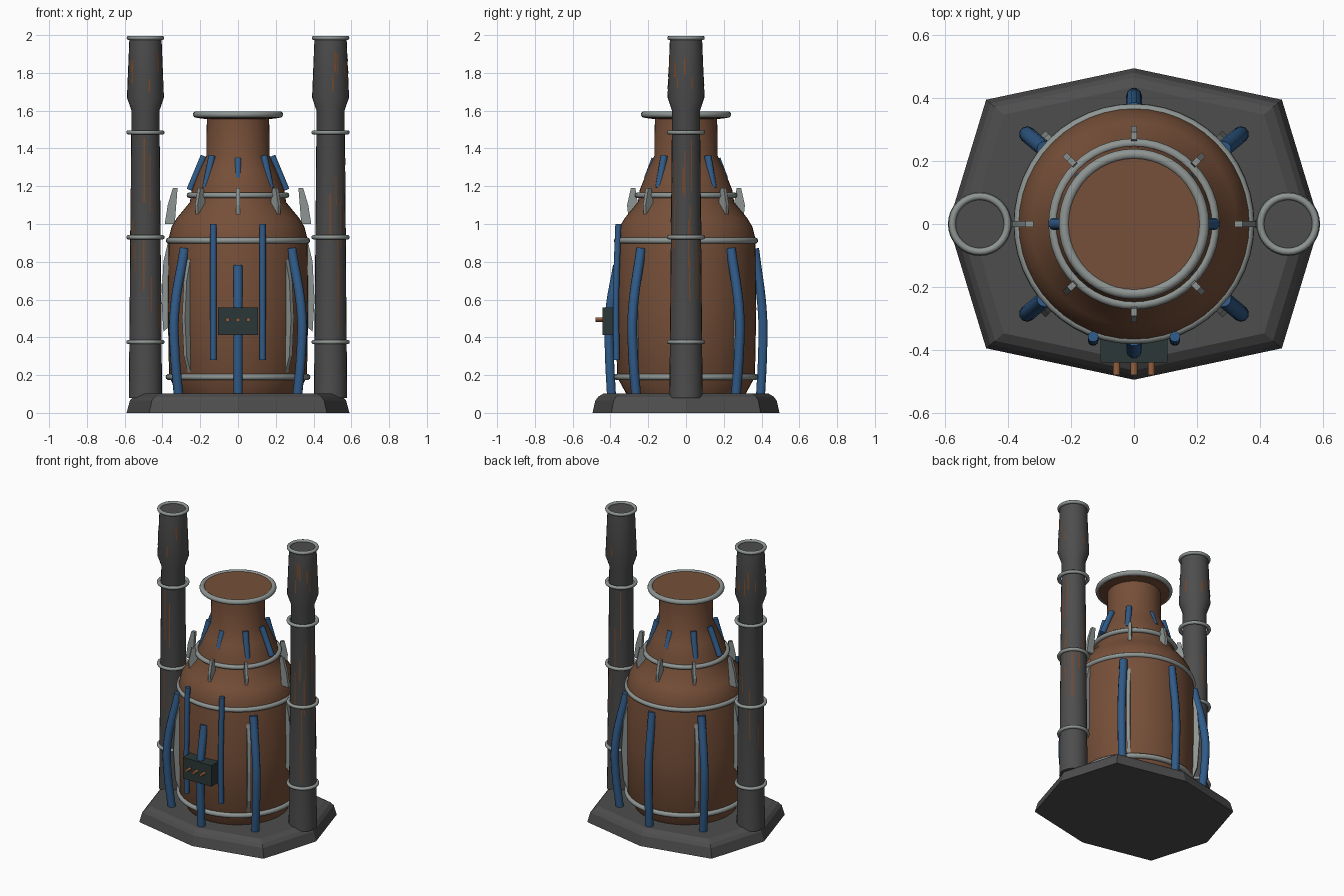
import bpy, bmesh, math, random
from mathutils import Vector

if "Cube" in bpy.data.objects:
    bpy.data.objects.remove(bpy.data.objects["Cube"])

random.seed(4)


def material(name, rgb):
    m = bpy.data.materials.new(name)
    m.diffuse_color = (*rgb, 1)
    m.use_nodes = True
    m.node_tree.nodes["Principled BSDF"].inputs["Base Color"].default_value = m.diffuse_color
    return m


BROWN = material("copper_brown", (0.180, 0.078, 0.040))
IRON = material("dark_iron", (0.075, 0.075, 0.075))
STEEL = material("grey_steel", (0.27, 0.30, 0.29))
BLUE = material("blue_pipe", (0.030, 0.105, 0.25))
PANEL = material("dark_panel", (0.025, 0.038, 0.038))
KNOB = material("orange_knob", (0.30, 0.12, 0.05))
RUST = material("rust", (0.20, 0.065, 0.02))


def finish(bm, name, mat, smooth=True):
    bmesh.ops.recalc_face_normals(bm, faces=bm.faces)
    me = bpy.data.meshes.new(name)
    bm.to_mesh(me)
    bm.free()
    ob = bpy.data.objects.new(name, me)
    bpy.context.collection.objects.link(ob)
    me.materials.append(mat)
    if smooth:
        bpy.ops.object.select_all(action='DESELECT')
        ob.select_set(True)
        bpy.context.view_layer.objects.active = ob
        bpy.ops.object.shade_smooth_by_angle(angle=math.radians(35))
    return ob


def loft(rings, name, mat, smooth=True):
    """Skin a list of closed point rings and cap both ends."""
    bm = bmesh.new()
    vs = [[bm.verts.new(p) for p in ring] for ring in rings]
    n = len(vs[0])
    for a, b in zip(vs, vs[1:]):
        for i in range(n):
            j = (i + 1) % n
            bm.faces.new((a[i], a[j], b[j], b[i]))
    bm.faces.new(vs[0][::-1])
    bm.faces.new(vs[-1])
    return finish(bm, name, mat, smooth)


def lathe(profile, name, mat, cx=0, n=32):
    return loft([[(cx + r * math.cos(2 * math.pi * i / n), r * math.sin(2 * math.pi * i / n), z)
                  for i in range(n)] for r, z in profile], name, mat)


def band(name, z, major, minor, cx=0, n=40):
    bpy.ops.mesh.primitive_torus_add(location=(cx, 0, z), major_radius=major, minor_radius=minor,
                                     major_segments=n, minor_segments=10)
    ob = bpy.context.object
    ob.name = name
    ob.data.materials.append(STEEL)
    bpy.ops.object.shade_smooth_by_angle(angle=math.radians(60))


def pipe(name, pts, rad):
    """Smooth round tube through the points."""
    cu = bpy.data.curves.new(name, 'CURVE')
    cu.dimensions = '3D'
    cu.bevel_depth = rad
    cu.bevel_resolution = 3
    cu.resolution_u = 8
    cu.use_fill_caps = True
    sp = cu.splines.new('BEZIER')
    sp.bezier_points.add(len(pts) - 1)
    for bp, p in zip(sp.bezier_points, pts):
        bp.co = p
        bp.handle_left_type = bp.handle_right_type = 'AUTO'
    cu.materials.append(BLUE)
    ob = bpy.data.objects.new(name, cu)
    bpy.context.collection.objects.link(ob)
    bpy.ops.object.select_all(action='DESELECT')
    ob.select_set(True)
    bpy.context.view_layer.objects.active = ob
    bpy.ops.object.convert(target='MESH')
    bpy.ops.object.shade_smooth_by_angle(angle=math.radians(40))


def polar(r, deg, z):
    a = math.radians(deg)
    return Vector((r * math.cos(a), r * math.sin(a), z))


def fin(name, outline, deg, thick):
    """Flat radial plate drawn in the (radius, height) plane."""
    side = polar(thick / 2, deg + 90, 0)
    loft([[polar(r, deg, z) + side * s for r, z in outline] for s in (-1, 1)], name, STEEL, False)


# octagonal base with a sloped rim
corners = [(0.59, 0), (0.47, 0.395), (0, 0.495), (-0.47, 0.395),
           (-0.59, 0), (-0.47, -0.395), (0, -0.495), (0.47, -0.395)]
loft([[(x * s, y * s, z) for x, y in corners]
      for s, z in ((1, 0), (0.97, 0.065), (0.94, 0.085), (0.88, 0.103))], "base", IRON, False)

# boiler body, neck and flange
lathe([(0.31, 0.09), (0.365, 0.19), (0.372, 0.55), (0.368, 0.92), (0.352, 0.985), (0.325, 1.03),
       (0.255, 1.115), (0.245, 1.18), (0.205, 1.28), (0.168, 1.36), (0.165, 1.555),
       (0.22, 1.562), (0.225, 1.59)], "boiler_body", BROWN, n=48)
for nm, z, R, r in (("lower_band", 0.19, 0.366, 0.017), ("shoulder_band", 0.912, 0.366, 0.016),
                    ("cone_band", 1.152, 0.257, 0.015), ("neck_flange_band", 1.58, 0.222, 0.017)):
    band(nm, z, R, r, n=48)

# twin stacks with bands and rust streaks
for tag, cx in (("left", -0.49), ("right", 0.49)):
    lathe([(0.088, 0.08), (0.074, 1.6), (0.098, 1.67), (0.085, 1.985)],
          tag + "_stack", IRON, cx, 24)
    for z, R in ((0.375, 0.09), (0.93, 0.09), (1.485, 0.09), (1.985, 0.088)):
        band(tag + "_stack_band", z, R, 0.0115, cx, 32)
    bm = bmesh.new()
    for k in range(26):
        if k % 3 == 0:
            z0 = random.uniform(1.69, 1.82)
            z1 = z0 + random.uniform(0.06, 0.13)
            rad = lambda z: 0.098 - 0.013 * (z - 1.67) / 0.315 + 0.0015
        else:
            z0 = random.uniform(0.4, 1.2)
            z1 = z0 + random.uniform(0.12, 0.35)
            rad = lambda z: 0.088 - 0.014 * (z - 0.08) / 1.52 + 0.0015
        a = random.uniform(0, 360)
        w = random.uniform(1.5, 3)
        bm.faces.new([bm.verts.new(polar(rad(z), a + d, z) + Vector((cx, 0, 0)))
                      for d, z in ((-w, z0), (w, z0), (w, z1), (-w, z1))])
    ob = finish(bm, tag + "_rust_streaks", RUST, False)

# bowed side pipes
for deg in (40, 140, 220, 320):
    pipe("side_pipe", [polar(r, deg, z) for r, z in
                       ((0.412, 0.1), (0.435, 0.3), (0.44, 0.52), (0.37, 0.87))], 0.026)
for deg, top in ((90, 0.87), (270, 0.78)):
    pipe("centre_pipe", [polar(r, deg, z) for r, z in
                         ((0.395, 0.1), (0.405, 0.3), (0.405, 0.52), (0.363, top))], 0.025)

# thin straight pipes beside the control box
for s in (-1, 1):
    pipe("front_thin_pipe", [(s * 0.13, -0.368, 0.28), (s * 0.13, -0.37, 0.64),
                             (s * 0.13, -0.358, 1.0)], 0.017)

# short pipes on the upper cone
for deg in (40, 140, 220, 320):
    pipe("cone_pipe", [polar(0.18, deg, 1.36), polar(0.225, deg, 1.19)], 0.019)
for deg in (0, 180):
    pipe("cone_side_pipe", [polar(0.18, deg, 1.36), polar(0.255, deg, 1.18)], 0.019)
for deg in (90, 270):
    pipe("cone_centre_pipe", [polar(0.165, deg, 1.345), polar(0.205, deg, 1.24)], 0.019)

# small fins on the cone and long ribs on the body
for deg in range(0, 360, 45):
    if deg % 180 == 0:
        fin("cone_fin", [(0.335, 1.0), (0.388, 1.0), (0.372, 1.1), (0.345, 1.19), (0.32, 1.19)],
            deg, 0.02)
        fin("body_rib", [(0.36, 0.46), (0.395, 0.43), (0.405, 0.6), (0.395, 0.8), (0.36, 0.95)],
            deg, 0.025)
    else:
        fin("cone_fin", [(0.25, 1.08), (0.305, 1.035), (0.312, 1.1), (0.292, 1.19), (0.268, 1.19)],
            deg, 0.02)
        if deg % 90:
            fin("body_rib", [(0.36, 0.2), (0.395, 0.3), (0.408, 0.5), (0.395, 0.7), (0.36, 0.85)],
                deg, 0.022)

# control box with three knobs
loft([[(x * 0.107, y, 0.485 + z * 0.072) for x, z in ((-1, -1), (1, -1), (1, 1), (-1, 1))]
      for y in (-0.36, -0.40, -0.435, -0.441)], "control_box", PANEL, False)
for x in (-0.055, 0, 0.055):
    bpy.ops.mesh.primitive_cylinder_add(vertices=12, radius=0.011, depth=0.06,
                                        location=(x, -0.45, 0.493), rotation=(math.pi / 2, 0, 0))
    bpy.context.object.name = "control_knob"
    bpy.context.object.data.materials.append(KNOB)
    bpy.ops.object.shade_smooth_by_angle()
